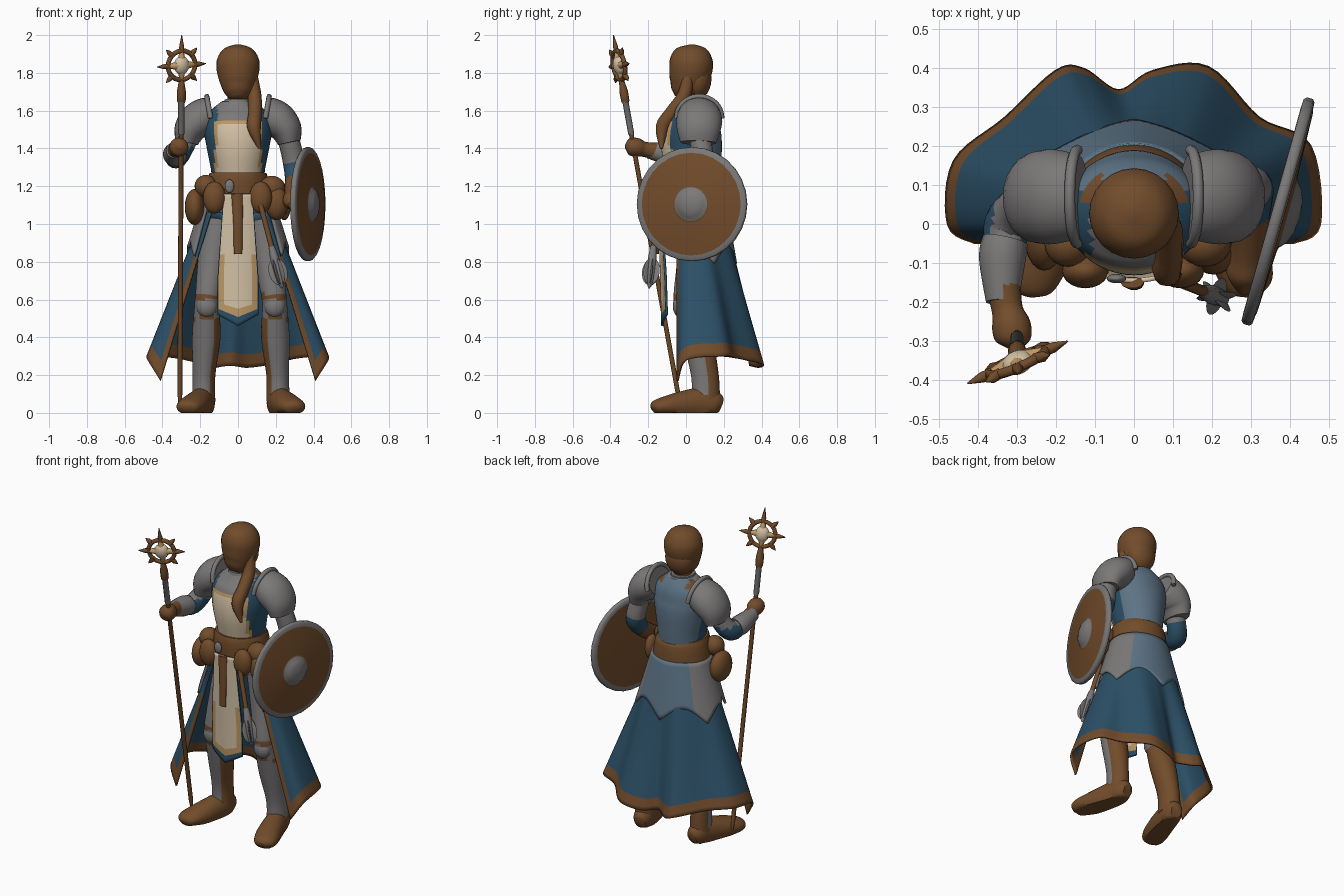
import bpy, bmesh, math
from mathutils import Vector, Matrix

if "Cube" in bpy.data.objects:
    bpy.data.objects.remove(bpy.data.objects["Cube"])

BROWN, GREY, BLUE, STEEL, CREAM, TAN = range(6)
PALETTE = []
for nm, c in (("leather brown", (.168, .072, .024)), ("armour grey", (.20, .188, .188)),
              ("cloth blue", (.025, .080, .135)), ("steel blue", (.108, .172, .235)),
              ("cream", (.66, .54, .38)), ("tan", (.52, .32, .13))):
    m = bpy.data.materials.new(nm)
    m.diffuse_color = (*c, 1)
    m.use_nodes = True
    m.node_tree.nodes["Principled BSDF"].inputs["Base Color"].default_value = m.diffuse_color
    PALETTE.append(m)


def finish(name, bm, color, angle=50, thick=0):
    """color is a palette index or a rule f(centre, normal)."""
    bm.normal_update()
    for f in bm.faces:
        f.smooth = True
        f.material_index = color(f.calc_center_median(), f.normal) if callable(color) else color
    me = bpy.data.meshes.new(name)
    bm.to_mesh(me)
    bm.free()
    for m in PALETTE:
        me.materials.append(m)
    me.set_sharp_from_angle(angle=math.radians(angle))
    ob = bpy.data.objects.new(name, me)
    bpy.context.collection.objects.link(ob)
    if thick:
        mod = ob.modifiers.new("thickness", 'SOLIDIFY')
        mod.thickness, mod.offset = thick, 0
    return ob


def spline(rows, sub):
    """Catmull-Rom through rows of equal length."""
    rows = [Vector(r) for r in rows]
    out = []
    for i in range(len(rows) - 1):
        a, b, c, d = rows[max(i - 1, 0)], rows[i], rows[i + 1], rows[min(i + 2, len(rows) - 1)]
        for k in range(sub):
            t = k / sub
            out.append(.5 * (2 * b + (c - a) * t + (2 * a - 5 * b + 4 * c - d) * t * t
                             + (3 * b - a - 3 * c + d) * t ** 3))
    return out + [rows[-1]]


def tube(name, rows, color, n=16, ref=(0, 1, 0), sub=4, floor=None, angle=50):
    """Capped loft; rows are x, y, z, radius a, radius b."""
    rows = spline([r if len(r) == 5 else (*r, r[3]) for r in rows], sub)
    bm, rings, ref = bmesh.new(), [], Vector(ref)
    for i, r in enumerate(rows):
        t = (Vector(rows[min(i + 1, len(rows) - 1)][:3]) - Vector(rows[max(i - 1, 0)][:3])).normalized()
        a = ref.cross(t).normalized()
        b = t.cross(a)
        ring = []
        for k in range(n):
            w = math.tau * k / n
            p = Vector(r[:3]) + a * max(r[3], .001) * math.cos(w) + b * max(r[4], .001) * math.sin(w)
            if floor is not None:
                p.z = max(p.z, floor)
            ring.append(bm.verts.new(p))
        rings.append(ring)
    for p, q in zip(rings, rings[1:]):
        for k in range(n):
            bm.faces.new((p[k], p[(k + 1) % n], q[(k + 1) % n], q[k]))
    bm.faces.new(rings[0][::-1])
    bm.faces.new(rings[-1])
    return finish(name, bm, color, angle)


def sheet(name, fn, nu, nv, color, thick):
    """Open cloth or plate from fn(u, v); the rule receives u, v."""
    bm = bmesh.new()
    g = [[bm.verts.new(fn(i / nu, j / nv)) for i in range(nu + 1)] for j in range(nv + 1)]
    tags = []
    for j in range(nv):
        for i in range(nu):
            bm.faces.new((g[j][i], g[j][i + 1], g[j + 1][i + 1], g[j + 1][i]))
            tags.append(color((i + .5) / nu, (j + .5) / nv))
    it = iter(tags)
    return finish(name, bm, lambda c, n: next(it), thick=thick)


def ball(name, loc, size, color, rot=Matrix()):
    bm = bmesh.new()
    bmesh.ops.create_uvsphere(bm, u_segments=20, v_segments=12, radius=1)
    bm.transform(Matrix.Translation(loc) @ rot.to_4x4() @ Matrix.Diagonal((*size, 1)))
    return finish(name, bm, color)


# Torso with painted chest panel, gorget front, steel back and shoulder straps
def torso_rule(c, n):
    if c.z > 1.54 and n.y < .1 and abs(c.x) < .11:
        return GREY
    if n.y < -.1 and abs(c.x) < .125 and c.z < 1.54:
        return TAN if abs(c.x) > .11 or c.z > 1.525 else CREAM
    if c.z > 1.6 and n.y > .1 and .085 < abs(c.x) < .13:
        return BROWN
    return STEEL if n.y > .3 else BLUE


tube("torso", [(0, .04, 1.14, .15, .13), (0, .04, 1.26, .14, .145), (0, .03, 1.4, .165, .16),
               (0, .03, 1.5, .18, .155), (0, .04, 1.58, .165, .13), (0, .04, 1.65, .085, .085)],
     torso_rule, n=48, sub=6)
tube("gorget", [(0, .035, 1.58, .11, .105), (0, .03, 1.62, .08, .085), (0, .03, 1.66, .07, .075)],
     lambda c, n: STEEL if n.y > .2 else GREY, n=24)
tube("neck", [(0, .03, 1.58, .055), (0, .03, 1.72, .055)], BROWN)

# Head, hair and braid
tube("head", [(0, -.035, 1.665, .03, .03), (0, -.02, 1.69, .065, .068), (0, .005, 1.74, .093, .097),
              (0, .025, 1.82, .114, .115), (0, .028, 1.88, .108, .11), (0, .03, 1.93, .072, .077),
              (0, .03, 1.951, .01, .01)], BROWN, n=24)
ball("back_hair", (0, .06, 1.77), (.095, .075, .11), BROWN)
tube("braid", [(.075, .01, 1.78, .03), (.088, -.01, 1.68, .036), (.09, -.075, 1.59, .036),
               (.085, -.125, 1.51, .036), (.115, -.13, 1.40, .008)], BROWN, n=12, ref=(1, 0, 0))

# Belt and pouches
tube("belt", [(0, .04, 1.12, .18, .165), (0, .035, 1.19, .17, .165), (0, .03, 1.24, .16, .16),
              (0, .03, 1.27, .15, .15)], BROWN, n=32)
for x, y, z, a, b, c in ((-.23, -.03, 1.09, .052, .09, .095), (-.17, -.05, 1.2, .06, .06, .06),
                         (-.125, -.12, 1.14, .06, .045, .085), (.18, -.05, 1.19, .07, .06, .065),
                         (.12, -.12, 1.14, .06, .045, .085), (.205, -.07, 1.11, .06, .06, .09),
                         (.245, .0, 1.10, .035, .055, .08)):
    ball("belt_pouch", (x, y, z), (a, b, c), BROWN)
ball("belt_buckle", (-.045, -.14, 1.2), (.025, .012, .035), GREY)
tube("hanging_strap", [(-.005, -.15, 1.16, .03, .015), (0, -.155, 1.0, .025, .015),
                       (0, -.155, .84, .022, .012)], BROWN, n=10)

# Front tabard
def tabard_pt(u, v):
    k = 2 * u - 1
    x = k * (.075 + .03 * min(1, v * 1.5))
    return (x, -.145 + .02 * v + 2.2 * x * x, 1.16 - .64 * v - .06 * v ** 6 * (1 - abs(k)))


def tabard_rule(u, v):
    k = abs(2 * u - 1)
    if k > .95 or v > .96:
        return BLUE
    return TAN if v > .9 or (k > .72 and v > .5) else CREAM


sheet("tabard", tabard_pt, 40, 40, tabard_rule, .012)

# Long skirt, open at the front, with a wavy hem
HEM = spline([(-.41, -.045, .17), (-.475, .0, .28), (-.46, .16, .30), (-.33, .27, .29), (-.20, .39, .26),
              (-.13, .395, .24), (-.04, .34, .25), (.05, .39, .24), (.19, .40, .26), (.32, .27, .29),
              (.45, .20, .30), (.475, 0, .28), (.41, -.045, .17)], 6)


def skirt_pt(u, v):
    a = math.radians(218 - 256 * u)
    top = Vector((.18 * math.cos(a), .05 + .155 * math.sin(a), 1.06))
    return top.lerp(HEM[round(u * (len(HEM) - 1))], v)


sheet("skirt", skirt_pt, 72, 34,
      lambda u, v: BROWN if v > .91 or min(u, 1 - u) < .03 and v > .25 else BLUE, .012)

# Hip plates over the skirt
def hip_pt(u, v):
    a = math.radians(214 - 248 * u)
    low = .79 + .09 * abs(math.sin(u * math.pi * 4)) + (.04 if u < .1 or u > .9 else 0)
    z = 1.15 + (low - 1.15) * v
    k = (1.15 - z) / .34
    return ((.178 + .107 * k) * math.cos(a), .045 + (.155 + .06 * k) * math.sin(a), z)


sheet("hip_plates", hip_pt, 60, 12, lambda u, v: STEEL if .32 < u < .68 else GREY, .014)

# Legs and boots: grey plate in front and outside, leather behind and inside
for s, o, side in ((-1, 0, "right"), (1, .03, "left")):
    X = lambda x: s * (x + o)

    def leg_rule(c, n):
        if .60 < c.z < .63 or .49 < c.z < .51 or c.z < .1 or n.y > .2:
            return BROWN
        return BROWN if c.z < .5 and n.y - 1.6 * s * n.x > .25 else GREY

    tube(side + "_leg", [(X(.10), .05, 1.02, .085), (X(.135), .03, .8, .078), (X(.16), .0, .62, .066),
                         (X(.165), .01, .56, .066), (X(.168), .06, .40, .075, .078),
                         (X(.18), .1, .2, .06, .073), (X(.182), .105, .06, .062, .075)],
         leg_rule, n=32, sub=6)
    ball(side + "_knee_plate", (X(.165), -.03, .565), (.055, .04, .06), GREY)
    tube(side + "_boot", [(X(.172), .185, .04, .035, .04), (X(.178), .15, .05, .056, .07),
                          (X(.19), .08, .05, .064, .085), (X(.225), -.04, .04, .074, .07),
                          (X(.255), -.12, .035, .072, .05), (X(.268), -.165, .03, .055, .035),
                          (X(.272), -.182, .025, .02, .015)],
         BROWN, n=20, ref=(0, 0, 1), floor=0)

# Shoulder plates
for s, side in ((-1, "right"), (1, "left")):
    tube(side + "_shoulder_plate", [(s * .14, .07, 1.585, .085, .105), (s * .17, .07, 1.575, .095, .115),
                                    (s * .215, .07, 1.545, .098, .122), (s * .255, .067, 1.495, .085, .115),
                                    (s * .272, .065, 1.43, .06, .095)], GREY, n=24)
    tube(side + "_shoulder_rim", [(s * (.145 + .02 * math.sin(a)), .07 + .12 * math.cos(a),
                                   1.56 + .115 * math.sin(a), .014)
                                  for a in [math.pi * i / 8 for i in range(9)]], GREY, n=8, ref=(1, 0, 0))

# Right arm, raised to the staff
def sleeve_rule(c, n):
    return GREY if c.z > 1.40 else BLUE


tube("right_sleeve", [(-.23, .06, 1.56, .06), (-.285, .045, 1.42, .058), (-.325, .0, 1.355, .06),
                      (-.33, -.07, 1.365, .052)], sleeve_rule, ref=(1, 0, 0))
tube("right_forearm_plate", [(-.33, -.04, 1.362, .058), (-.338, -.09, 1.37, .06), (-.338, -.2, 1.39, .042)],
     GREY, ref=(1, 0, 0))
tube("right_glove", [(-.336, -.16, 1.385, .046), (-.325, -.22, 1.395, .04), (-.315, -.26, 1.405, .05),
                     (-.31, -.30, 1.41, .044), (-.31, -.322, 1.41, .01)], BROWN, ref=(1, 0, 0))

# Left arm, behind the shield
tube("left_sleeve", [(.23, .06, 1.56, .06), (.275, .08, 1.42, .057), (.30, .09, 1.30, .058),
                     (.30, .03, 1.22, .05)], lambda c, n: GREY if c.z > 1.33 else BLUE, ref=(1, 0, 0))
tube("left_glove", [(.30, .05, 1.235, .05), (.295, -.01, 1.19, .05), (.29, -.08, 1.15, .045),
                    (.285, -.13, 1.12, .048), (.28, -.175, 1.10, .015)], BROWN, ref=(1, 0, 0))

# Round shield
SC, SN = Vector((.37, .032, 1.105)), Vector((.963, -.27, 0))


def shield_rule(c, n):
    d = c - SC
    h = d.dot(SN)
    r = (d - SN * h).length
    return GREY if (r > .27 and abs(h) < .03) or (r < .092 and h > 0) else BROWN


tube("shield", [(*(SC + SN * h), r) for h, r in ((-.016, .272), (-.015, .295), (-.008, .302), (.008, .302),
                                                (.014, .295), (.016, .272), (.018, .265), (.024, .1),
                                                (.026, .09), (.044, .07), (.054, .04), (.058, .005))],
     shield_rule, n=28, ref=(0, 0, 1), sub=1)

# Staff with a spiked ring head
def on_staff(z):
    return Vector((-.308 + .005 * z, -.024 - .18 * z, z))


tube("staff_shaft", [(*on_staff(z), r) for z, r in ((.05, .008), (.1, .013), (1.47, .013), (1.48, .017),
                                                   (1.64, .017), (1.65, .023), (1.7, .024), (1.76, .014))],
     lambda c, n: GREY if 1.475 < c.z < 1.645 else BROWN, n=10, sub=1)
HC = on_staff(1.84)
V = (on_staff(2) - on_staff(0)).normalized()
U = Vector((.917, .398, 0)).normalized()
W = U.cross(V).normalized()
U = V.cross(W)
tube("staff_ring", [(*(HC + .078 * (U * math.cos(a) + V * math.sin(a))), .013)
                    for a in [math.tau * i / 24 for i in range(25)]], BROWN, n=8, ref=W, sub=1)
for i in range(8):
    d = U * math.cos(i * math.pi / 4) + V * math.sin(i * math.pi / 4)
    if i != 6:
        tip = .163 if i == 2 else .14 if i % 2 == 0 else .125
        tube("ring_spike", [(*(HC + d * .07), .014), (*(HC + d * .1), .014), (*(HC + d * tip), .002)],
             BROWN, n=8, ref=W, sub=1)
    if i % 2 == 0:
        tube("ring_spoke", [(*(HC + d * .015), .026), (*(HC + d * .08), .01)], TAN, n=8, ref=W, sub=1)
ball("staff_gem", HC, (.042, .03, .05), CREAM, Matrix((U, W, V)).transposed())

# Small flanged mace hung from the belt
A, B = Vector((.12, -.15, 1.1)), Vector((.235, -.195, .66))
D = (B - A).normalized()
tube("mace_handle", [(*A, .014), (*A.lerp(B, .6), .014)], BROWN, n=10, sub=1)
tube("mace_core", [(*A.lerp(B, t), r) for t, r in ((.5, .016), (.6, .022), (.75, .025), (.92, .02), (1, .003))],
     GREY, n=10, sub=2)
Q = D.to_track_quat('Z', 'Y').to_matrix()
for i in range(3):
    ball("mace_flange", A.lerp(B, .8), (.05, .006, .075), GREY,
         Q @ Matrix.Rotation(i * math.pi / 3, 3, 'Z'))
